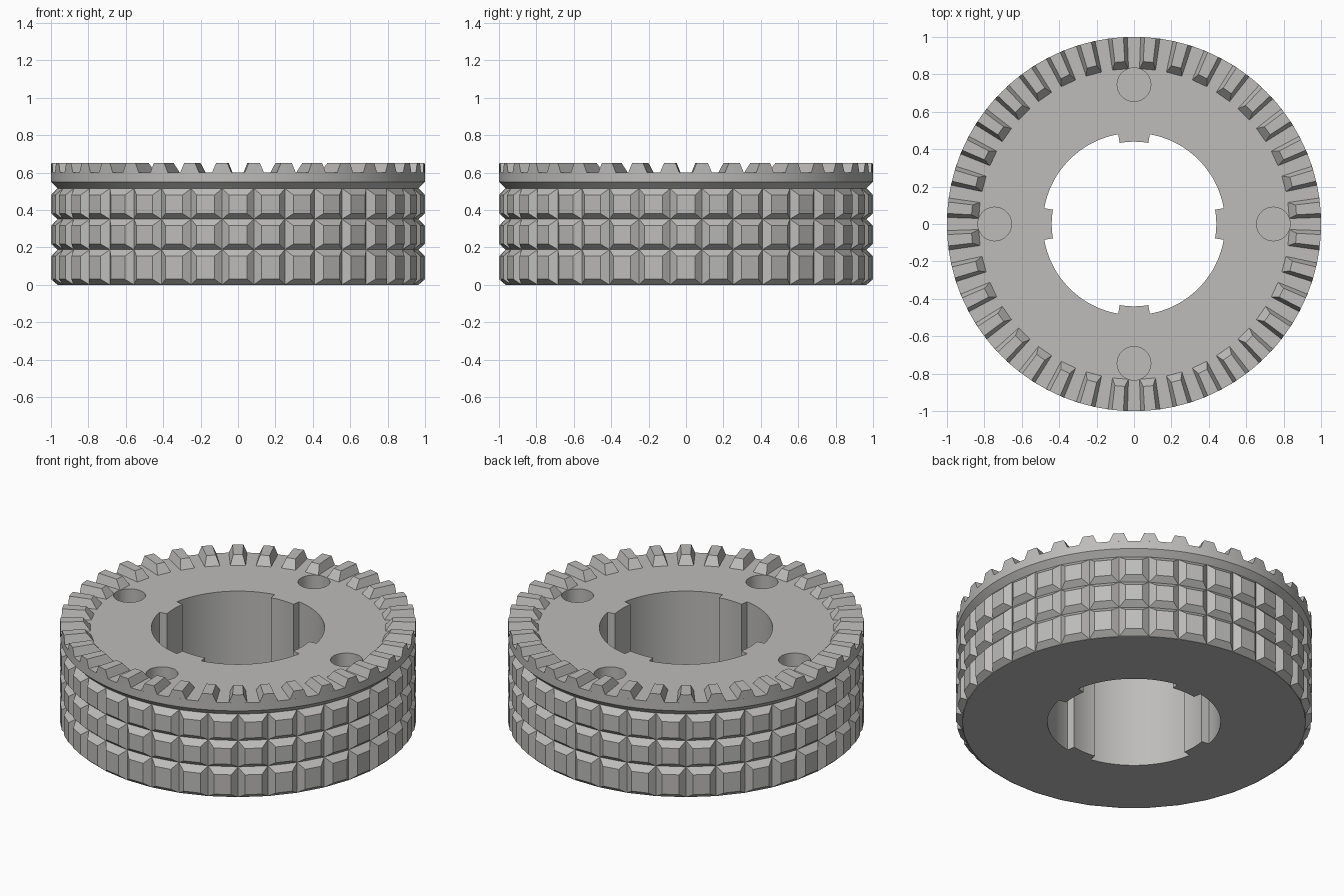
import bpy, bmesh
from math import sin, cos, radians

if "Cube" in bpy.data.objects:
    bpy.data.objects.remove(bpy.data.objects["Cube"])

COUNT = 36          # teeth and knurl blocks around the ring
PITCH = 360 / COUNT
FLOOR = 0.6         # flat upper face
TOP = 0.65          # tooth tips

grey = bpy.data.materials.new("light_grey")
grey.use_nodes = True
colour = (0.51, 0.505, 0.495, 1)
grey.diffuse_color = colour
grey.node_tree.nodes["Principled BSDF"].inputs["Base Color"].default_value = colour


def polar(r, deg, z):
    return (r * cos(radians(deg)), r * sin(radians(deg)), z)


def finish(name, bm):
    bmesh.ops.recalc_face_normals(bm, faces=bm.faces)
    mesh = bpy.data.meshes.new(name)
    bm.to_mesh(mesh)
    bm.free()
    mesh.materials.append(grey)
    obj = bpy.data.objects.new(name, mesh)
    bpy.context.collection.objects.link(obj)
    return obj


def loft(bm, loops, closed=False):
    """Bridge point loops; cap the ends, or join last to first if closed."""
    rings = [[bm.verts.new(p) for p in loop] for loop in loops]
    pairs = list(zip(rings, rings[1:]))
    if closed:
        pairs.append((rings[-1], rings[0]))
    else:
        bm.faces.new(rings[0])
        bm.faces.new(rings[-1])
    for a, b in pairs:
        for i in range(len(a)):
            j = (i + 1) % len(a)
            bm.faces.new((a[i], a[j], b[j], b[i]))


# ring body: lathed section with bore and flared upper rim
section = [(0.487, 0), (0.964, 0), (0.964, 0.515), (1, 0.55), (1, FLOOR), (0.487, FLOOR)]
bm = bmesh.new()
loft(bm, [[polar(r, a, z) for a in range(0, 360, 2)] for r, z in section], closed=True)
body = finish("ring_body", bm)

# four blind pin holes in the upper face
bm = bmesh.new()
for q in range(4):
    cx, cy, _ = polar(0.745, q * 90, 0)
    loft(bm, [[(cx + 0.09 * cos(radians(a)), cy + 0.09 * sin(radians(a)), z)
               for a in range(0, 360, 10)] for z in (0.3, 0.8)])
cutter = finish("pin_hole_cutter", bm)
cutter.hide_render = True
cut = body.modifiers.new("pin_holes", 'BOOLEAN')
cut.operation = 'DIFFERENCE'
cut.solver = 'EXACT'
cut.object = cutter
bpy.context.view_layer.objects.active = body
body.select_set(True)
bpy.ops.object.modifier_apply(modifier=cut.name)
bpy.data.objects.remove(cutter)
bpy.ops.object.shade_smooth_by_angle(angle=radians(25))

# four driving keys inside the bore
bm = bmesh.new()
for q in range(4):
    mid = q * 90
    arc = [polar(0.44, mid + a, 0) for a in range(-10, 11, 2)]
    arc += [polar(0.488, mid + a, 0) for a in range(10, -11, -2)]
    loft(bm, [[(x, y, z) for x, y, _ in arc] for z in (0, FLOOR)])
finish("bore_keys", bm)


def quad(r, mid, half, z0, z1):
    return [polar(r, mid - half, z0), polar(r, mid + half, z0),
            polar(r, mid + half, z1), polar(r, mid - half, z1)]


# three rows of truncated pyramid blocks around the side
bm = bmesh.new()
for z0, z1 in ((0, 0.188), (0.188, 0.351), (0.351, 0.515)):
    for i in range(COUNT):
        mid = i * PITCH
        loft(bm, [quad(0.969, mid, PITCH / 2, z0, z1),
                  quad(1.001, mid, 2.8, z0 + 0.03, z1 - 0.035)])
finish("side_blocks", bm)

# crown of radial teeth with sloped flanks and inner ends
bm = bmesh.new()
for i in range(COUNT):
    mid = (i + 0.5) * PITCH
    loops = []
    for inner, half, z in ((0.83, 3.0, FLOOR - 0.001), (0.87, 1.75, TOP)):
        loops.append([polar(inner, mid - half, z), polar(1, mid - half, z), polar(1, mid, z),
                      polar(1, mid + half, z), polar(inner, mid + half, z)])
    loft(bm, loops)
finish("crown_teeth", bm)
